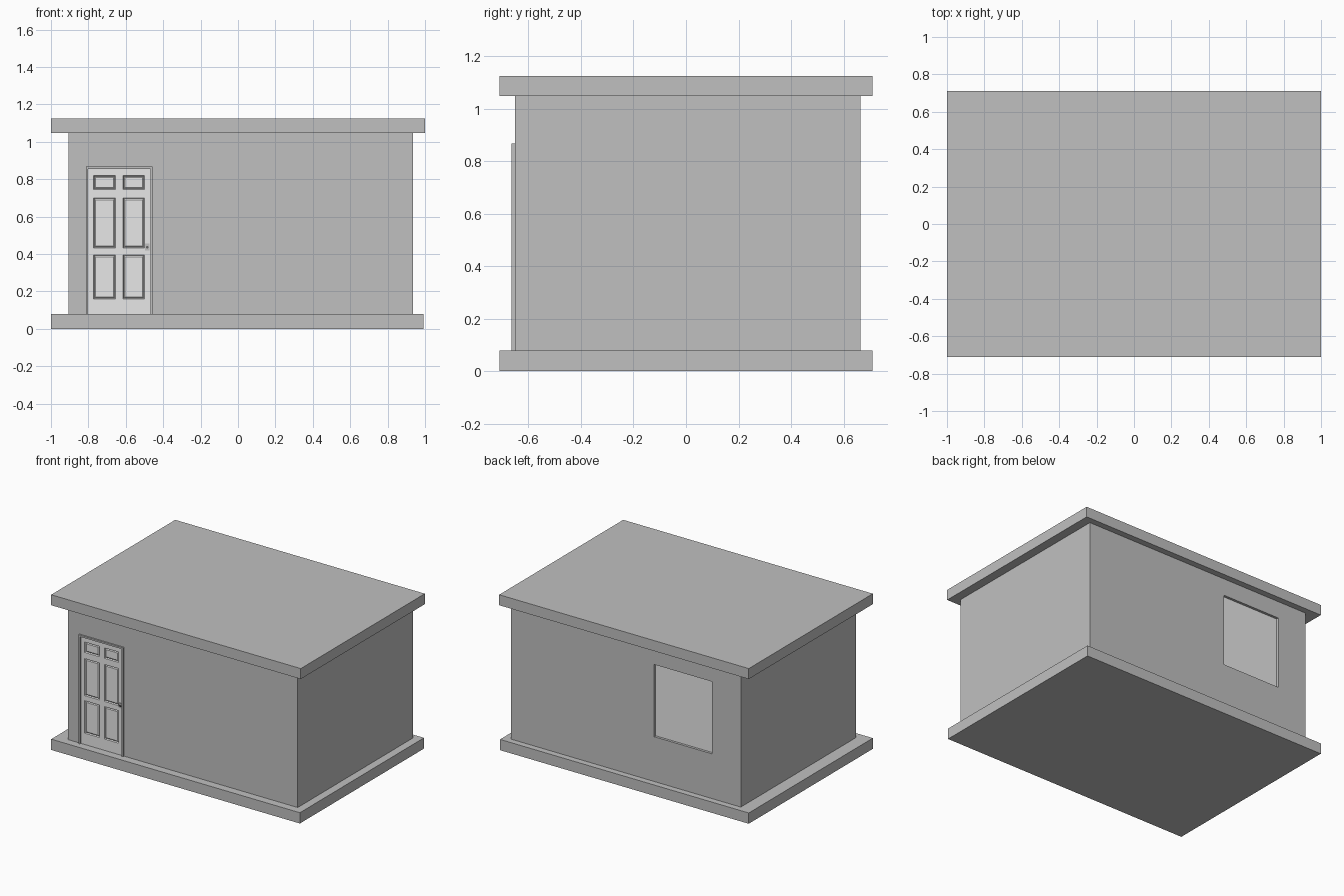
import bpy
import bmesh

default = bpy.data.objects.get("Cube")
if default:
    bpy.data.objects.remove(default, do_unlink=True)


def material(name, value):
    mat = bpy.data.materials.new(name)
    mat.use_nodes = True
    colour = (value, value, value, 1)
    mat.diffuse_color = colour
    mat.node_tree.nodes["Principled BSDF"].inputs["Base Color"].default_value = colour
    return mat


wall_grey = material("wall grey", 0.53)
pale_grey = material("pale grey", 0.8)
dark_grey = material("dark grey", 0.12)


def add_object(name, bm, mat):
    bmesh.ops.recalc_face_normals(bm, faces=bm.faces)
    mesh = bpy.data.meshes.new(name)
    bm.to_mesh(mesh)
    bm.free()
    obj = bpy.data.objects.new(name, mesh)
    bpy.context.collection.objects.link(obj)
    if mat:
        mesh.materials.append(mat)
    return obj


def box(name, x, y, z, mat):
    """Box between the (low, high) pairs x, y and z."""
    bm = bmesh.new()
    bmesh.ops.create_cube(bm, size=1)
    for v in bm.verts:
        v.co = [pair[c > 0] for pair, c in zip((x, y, z), v.co)]
    return add_object(name, bm, mat)


def cut(target, cutter):
    cutter.hide_render = True
    cutter.hide_set(True)
    cutter.display_type = 'WIRE'
    mod = target.modifiers.new(cutter.name, 'BOOLEAN')
    mod.operation = 'DIFFERENCE'
    mod.solver = 'EXACT'
    mod.object = cutter


# Building shell
FRONT, BACK, FLOOR = -0.652, 0.665, 0.078
box("base_slab", (-1, 0.993), (-0.71, 0.71), (0, FLOOR), wall_grey)
box("roof_slab", (-1, 1), (-0.71, 0.71), (1.048, 1.124), wall_grey)
walls = box("walls", (-0.905, 0.935), (FRONT, BACK), (FLOOR, 1.048), wall_grey)

# Back window: shallow opening with a pane at its bottom
win_x, win_z = (-0.675, -0.21), (0.402, 0.925)
cut(walls, box("window_cutter", win_x, (BACK - 0.03, BACK + 0.1), win_z, None))
box("window_pane", win_x, (BACK - 0.03, BACK - 0.018), win_z, pale_grey)

# Door opening and surround
left, right, top = -0.803, -0.468, 0.855
cut(walls, box("door_cutter", (left, right), (FRONT - 0.1, FRONT + 0.04),
               (FLOOR - 0.01, top), None))
frame_y = (-0.664, FRONT + 0.002)
box("door_frame_right", (-0.814, left), frame_y, (FLOOR, 0.867), wall_grey)
box("door_frame_left", (right, -0.456), frame_y, (FLOOR, 0.867), wall_grey)
box("door_frame_top", (left, right), frame_y, (top, 0.867), wall_grey)

# Door leaf: a grid of faces with the panel cells sunk and their fields raised
DOOR = -0.652
xs = [left, -0.772, -0.655, -0.615, -0.5, right]
zs = [FLOOR, 0.16, 0.395, 0.432, 0.7, 0.745, 0.82, top]
bm = bmesh.new()
grid = [[bm.verts.new((x, DOOR, z)) for x in xs] for z in zs]
panels = []
for j in range(len(zs) - 1):
    for i in range(len(xs) - 1):
        face = bm.faces.new((grid[j][i], grid[j][i + 1],
                             grid[j + 1][i + 1], grid[j + 1][i]))
        if i % 2 and j % 2:
            panels.append(face)
bm.normal_update()
bmesh.ops.inset_individual(bm, faces=panels, thickness=0.006, depth=-0.009)
bmesh.ops.inset_individual(bm, faces=panels, thickness=0.01, depth=0.005)
add_object("door_leaf", bm, pale_grey)

# Door handle
box("handle_plate", (-0.497, -0.472), (DOOR - 0.004, DOOR), (0.42, 0.455), wall_grey)
bpy.ops.mesh.primitive_cylinder_add(vertices=16, radius=0.007, depth=0.008,
                                    location=(-0.485, DOOR - 0.007, 0.436),
                                    rotation=(1.5708, 0, 0))
knob = bpy.context.object
knob.name = "door_knob"
knob.data.materials.append(dark_grey)
bpy.ops.object.shade_smooth_by_angle()
